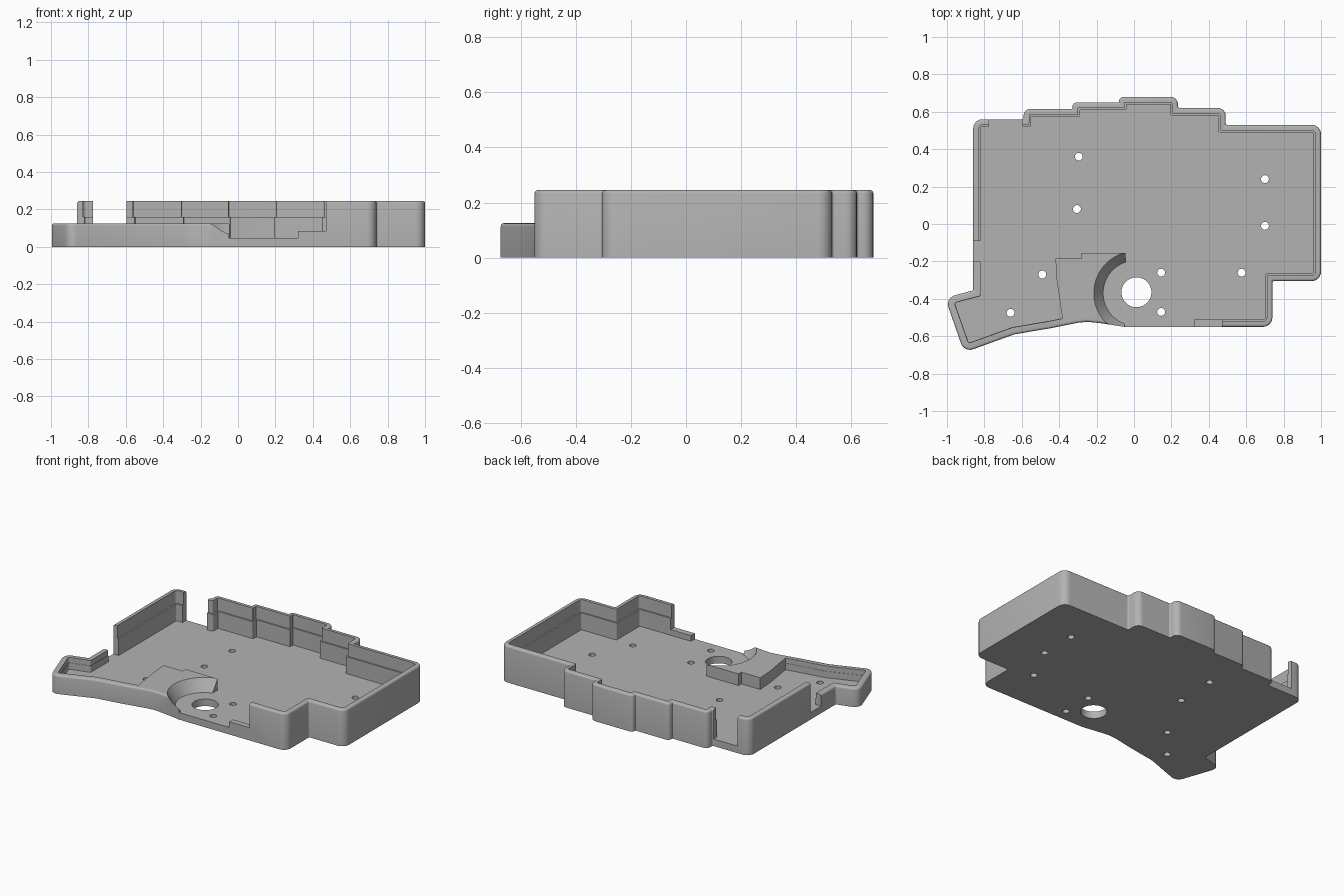
import bpy, bmesh, math
from mathutils import Vector, Matrix

FLOOR, TALL, LOW, FILLET = 0.047, 0.245, 0.125, 0.012

if "Cube" in bpy.data.objects:
    bpy.data.objects.remove(bpy.data.objects["Cube"])

grey = bpy.data.materials.new("plain grey")
grey.use_nodes = True
grey.diffuse_color = (0.45, 0.45, 0.45, 1)
grey.node_tree.nodes["Principled BSDF"].inputs["Base Color"].default_value = (0.45, 0.45, 0.45, 1)

# Outline corners, counter-clockwise: x, y, corner radius, wall height
OUTLINE = [
    (-.86, .56, .05, TALL), (-.86, -.10, 0, TALL), (-.86, -.19, 0, LOW), (-.86, -.355, .01, LOW),
    (-1.01, -.395, .05, LOW), (-.908, -.687, .05, LOW), (-.64, -.59, 0, LOW), (-.45, -.558, 0, LOW),
    (-.30, -.528, 0, LOW), (-.25, -.523, 0, LOW), (-.18, -.53, 0, LOW), (-.05, -.55, 0, LOW),
    (0, -.55, 0, LOW), (.30, -.55, 0, TALL), (.74, -.55, .05, TALL), (.74, -.305, .01, TALL),
    (1, -.305, .05, TALL), (1, .53, .05, TALL), (.49, .53, .01, TALL), (.49, .62, .04, TALL),
    (.235, .62, .01, TALL), (.235, .68, .04, TALL), (-.08, .68, .025, TALL), (-.08, .65, .004, TALL),
    (-.33, .65, .025, TALL), (-.33, .615, .004, TALL), (-.59, .615, .035, TALL), (-.59, .56, .01, TALL),
]


def new_object(name, bm):
    bmesh.ops.recalc_face_normals(bm, faces=bm.faces)
    mesh = bpy.data.meshes.new(name)
    bm.to_mesh(mesh)
    bm.free()
    mesh.materials.append(grey)
    ob = bpy.data.objects.new(name, mesh)
    bpy.context.collection.objects.link(ob)
    return ob


def corner(i, inset, steps=6):
    """Points of one outline corner, moved inwards and rounded."""
    n = len(OUTLINE)
    a, p, b = (Vector(OUTLINE[k % n][:2]) for k in (i - 1, i, i + 1))
    t1, t2 = (p - a).normalized(), (b - p).normalized()
    n1, n2 = Vector((-t1.y, t1.x)), Vector((-t2.y, t2.x))
    p = p + (n1 + n2) * inset / (1 + n1.dot(n2))
    r = OUTLINE[i][2]
    if r == 0:
        return [p]
    turn = math.atan2(t1.x * t2.y - t1.y * t2.x, t1.dot(t2))
    if turn > 0:
        r = max(r - inset, 0.003)
    centre = p + (t2 - t1).normalized() * r / math.cos(turn / 2)
    arm = p - t1 * r * math.tan(abs(turn) / 2) - centre
    return [centre + Matrix.Rotation(turn * k / steps, 2) @ arm for k in range(steps + 1)]


def wall_profile(height):
    """Inset and height of each level, from outer base over the rim to the floor."""
    lip, ledge = (0.03, 0.16) if height == TALL else (0.038, 0.09)
    arc = [(FILLET * (1 - math.cos(math.radians(d))), height - FILLET * (1 - math.sin(math.radians(d))))
           for d in (0, 30, 60, 90)]
    return [(0, 0)] + arc + [(lip, height), (lip, ledge), (0.04, ledge), (0.04, FLOOR)]


def tray():
    bm = bmesh.new()
    profiles = {h: wall_profile(h) for h in (TALL, LOW)}
    rings = []
    for level in range(len(profiles[TALL])):
        ring = []
        for i, c in enumerate(OUTLINE):
            inset, z = profiles[c[3]][level]
            ring += [bm.verts.new((q.x, q.y, z)) for q in corner(i, inset)]
        rings.append(ring)
    for lower, upper in zip(rings, rings[1:]):
        for k in range(len(lower)):
            bm.faces.new((lower[k - 1], lower[k], upper[k], upper[k - 1]))
    bm.faces.new(rings[0][::-1])
    bm.faces.new(rings[-1])
    return new_object("case_tray", bm)


def prism(name, points, z0, z1):
    bm = bmesh.new()
    face = bm.faces.new([bm.verts.new((x, y, z0)) for x, y in points])
    top = bmesh.ops.extrude_face_region(bm, geom=[face])["geom"]
    verts = [g for g in top if isinstance(g, bmesh.types.BMVert)]
    bmesh.ops.translate(bm, verts=verts, vec=(0, 0, z1 - z0))
    return new_object(name, bm)


def box(name, x0, x1, y0, y1, z0):
    return prism(name, [(x0, y0), (x1, y0), (x1, y1), (x0, y1)], z0, 0.4)


def cone(name, x, y, r0, r1, z0, z1, sides):
    bm = bmesh.new()
    bmesh.ops.create_cone(bm, cap_ends=True, segments=sides, radius1=r0, radius2=r1, depth=z1 - z0,
                          matrix=Matrix.Translation((x, y, (z0 + z1) / 2)))
    return new_object(name, bm)


def combine(target, tool, operation):
    mod = target.modifiers.new("combine", 'BOOLEAN')
    mod.operation, mod.solver, mod.object = operation, 'EXACT', tool
    bpy.context.view_layer.objects.active = target
    bpy.ops.object.modifier_apply(modifier=mod.name)
    bpy.data.objects.remove(tool)


case = tray()

# Raised block beside the ball socket
combine(case, prism("socket_block", [
    (-.42, -.185), (-.413, -.3), (-.38, -.525), (-.25, -.503), (-.18, -.51), (-.045, -.53),
    (-.045, -.155), (-.28, -.155), (-.28, -.185)], 0.03, LOW), 'UNION')

# Sloped ball socket and the openings in the walls
cutters = [
    cone("socket_cut", .01, -.37, .175, .273, FLOOR, .2, 64),
    box("front_opening", -.05, .32, -.6, -.5, FLOOR),
    box("front_step", .31, .47, -.6, -.5, .085),
    box("left_opening", -.9, -.81, -.2, -.09, FLOOR),
    box("back_opening", -.775, -.595, .5, .6, FLOOR),
    cone("ball_hole", .013, -.365, .08, .08, -.1, .1, 48),
]

# Screw holes through the floor
for x, y in [(-.295, .36), (-.305, .08), (-.49, -.27), (-.66, -.475), (.145, -.26),
             (.145, -.47), (.575, -.26), (.70, -.01), (.70, .24)]:
    cutters.append(cone("screw_hole", x, y, .021, .021, -.1, .1, 20))

for tool in cutters:
    combine(case, tool, 'DIFFERENCE')

bpy.ops.object.select_all(action='DESELECT')
case.select_set(True)
bpy.context.view_layer.objects.active = case
bpy.ops.object.shade_smooth_by_angle(angle=math.radians(35))
